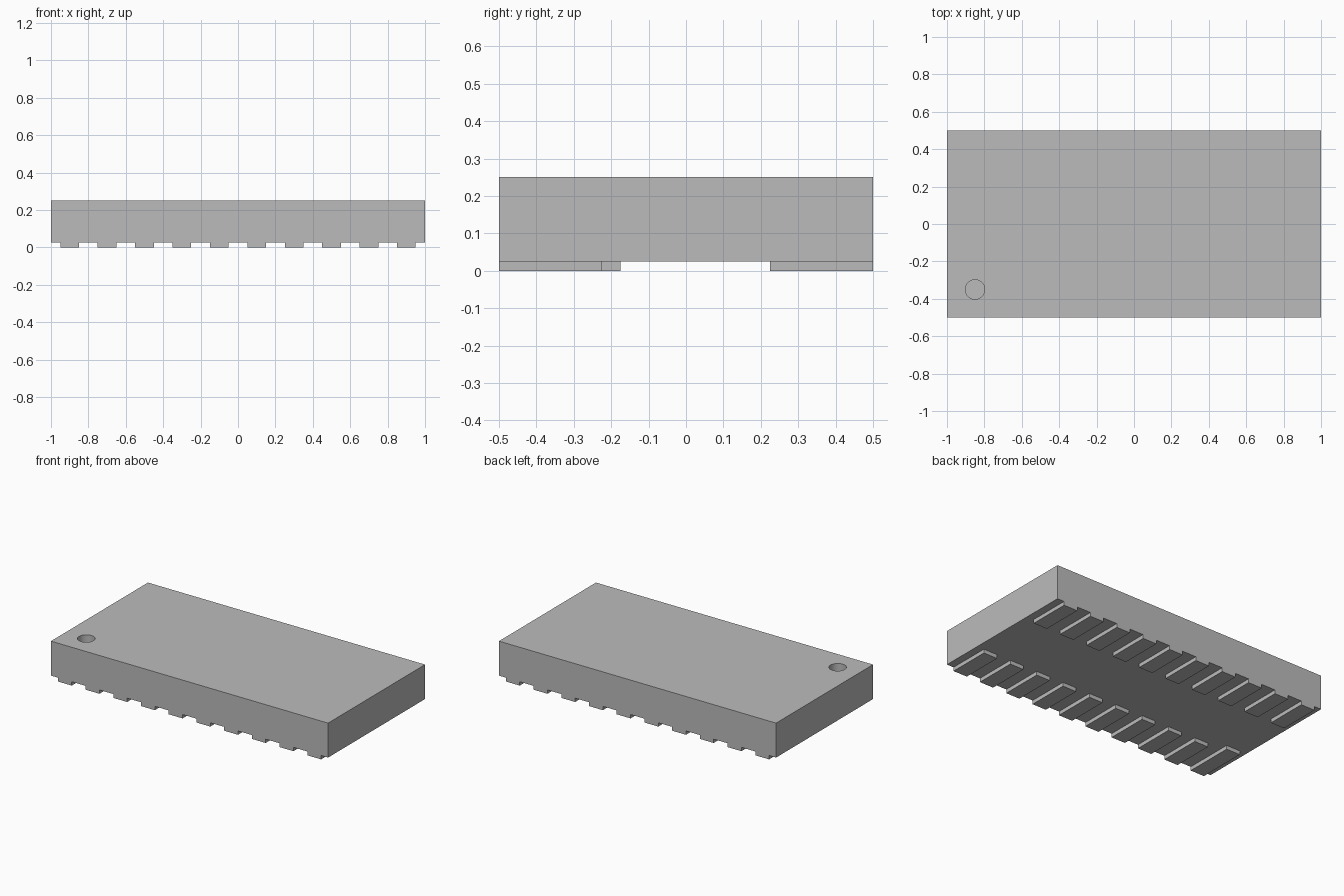
import bpy

cube = bpy.data.objects.get("Cube")
if cube:
    bpy.data.objects.remove(cube, do_unlink=True)

# Single flat colour
grey = bpy.data.materials.new("neutral_grey")
grey.use_nodes = True
colour = (0.5, 0.5, 0.5, 1)
grey.diffuse_color = colour
shader = next(n for n in grey.node_tree.nodes if n.type == "BSDF_PRINCIPLED")
shader.inputs["Base Color"].default_value = colour


def box(name, x, y, z):
    """Box spanning the given (low, high) ranges."""
    spans = (x, y, z)
    bpy.ops.mesh.primitive_cube_add(size=1, location=[(a + b) / 2 for a, b in spans])
    ob = bpy.context.object
    ob.name = name
    ob.scale = [b - a for a, b in spans]
    bpy.ops.object.transform_apply(location=False, rotation=False, scale=True)
    ob.data.materials.append(grey)
    return ob


PAD_HEIGHT, TOP = 0.025, 0.25
HALF_X, HALF_Y = 1.0, 0.5
PITCH, PAD_WIDTH, PAD_LENGTH = 0.2, 0.1, 0.275
DIMPLE_DEPTH = 0.05

# Package body
body = box("body", (-HALF_X, HALF_X), (-HALF_Y, HALF_Y), (PAD_HEIGHT, TOP))

# Round marker dimple cut into the top
bpy.ops.mesh.primitive_cylinder_add(vertices=48, radius=0.052, depth=2 * DIMPLE_DEPTH,
                                    location=(-0.85, -0.35, TOP))
cutter = bpy.context.object
cutter.name = "dimple_cutter"
cutter.hide_render = True
cutter.data.materials.append(grey)
cut = body.modifiers.new("dimple", "BOOLEAN")
cut.operation = "DIFFERENCE"
cut.solver = "EXACT"
cut.object = cutter
bpy.ops.object.select_all(action="DESELECT")
body.select_set(True)
bpy.context.view_layer.objects.active = body
bpy.ops.object.modifier_apply(modifier=cut.name)
bpy.data.objects.remove(cutter, do_unlink=True)
bpy.ops.object.shade_smooth_by_angle()

# Two rows of contact pads; the first front pad is longer
for i in range(10):
    x = (i - 4.5) * PITCH
    span = (x - PAD_WIDTH / 2, x + PAD_WIDTH / 2)
    front_length = PAD_LENGTH + (0.05 if i == 0 else 0)
    box(f"front_pad_{i + 1}", span, (-HALF_Y, front_length - HALF_Y), (0, PAD_HEIGHT))
    box(f"back_pad_{i + 1}", span, (HALF_Y - PAD_LENGTH, HALF_Y), (0, PAD_HEIGHT))
